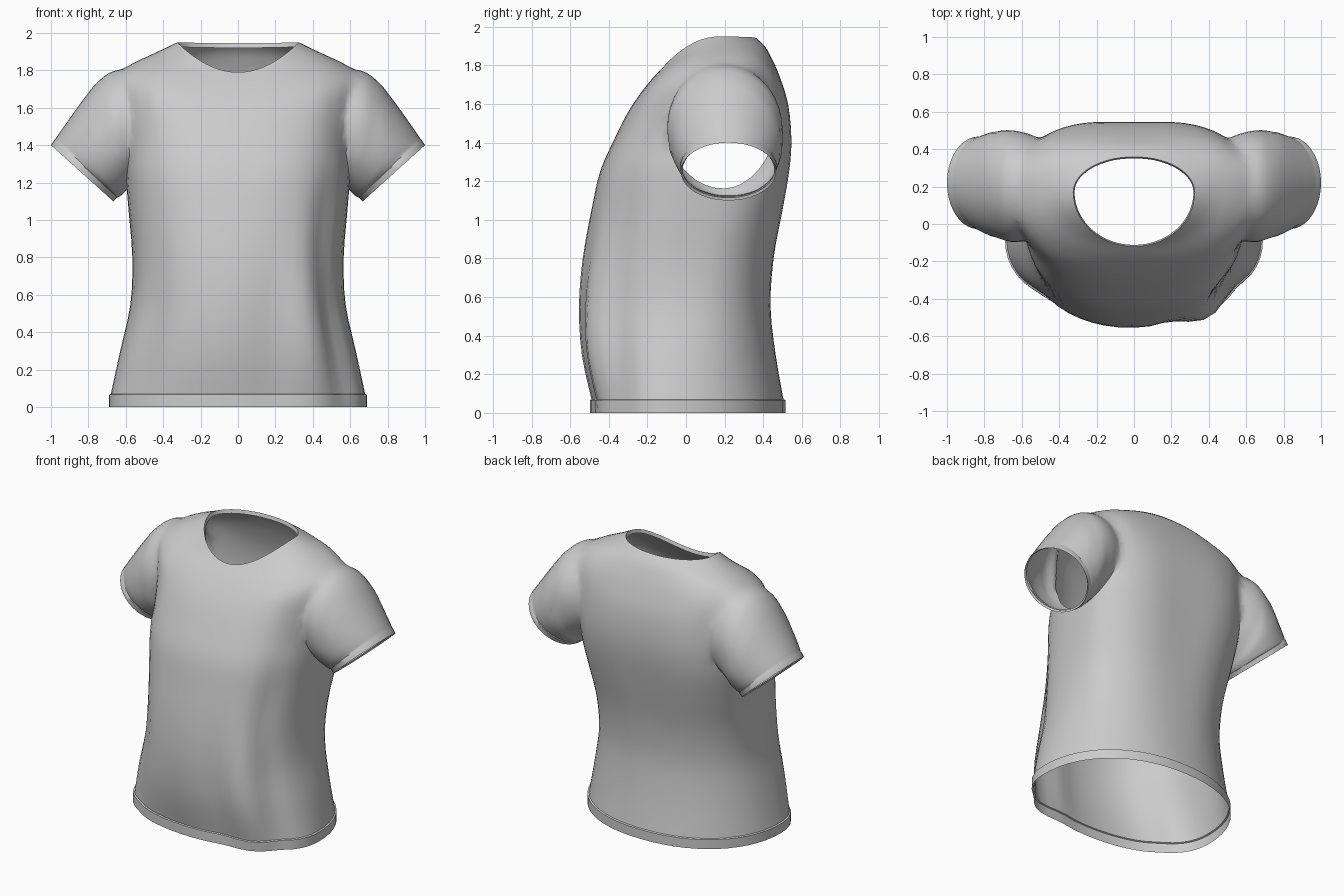
import bpy, bmesh, math
from mathutils import Vector

cube = bpy.data.objects.get("Cube")
if cube:
    bpy.data.objects.remove(cube, do_unlink=True)

fabric = bpy.data.materials.new("grey_fabric")
fabric.use_nodes = True
grey = (0.6, 0.6, 0.6, 1)
fabric.diffuse_color = grey
fabric.node_tree.nodes["Principled BSDF"].inputs["Base Color"].default_value = grey
fabric.node_tree.nodes["Principled BSDF"].inputs["Roughness"].default_value = 0.8

COLS = 56


def refine(rows, steps):
    """Smooth (Catmull-Rom) interpolation between key sections."""
    out = []
    for i in range(len(rows) - 1):
        a, b, c, d = (rows[max(0, min(len(rows) - 1, i + k))] for k in (-1, 0, 1, 2))
        for s in range(steps):
            t = s / steps
            out.append([0.5 * (2 * q + (r - p) * t + (2 * p - 5 * q + 4 * r - w) * t * t
                               + (3 * q - p - 3 * r + w) * t ** 3)
                        for p, q, r, w in zip(a, b, c, d)])
    return out + [list(rows[-1])]


def loft(name, rings):
    """Closed tube through rings of points, with one n-gon cap at each end."""
    bm = bmesh.new()
    loops = [[bm.verts.new(p) for p in ring] for ring in rings]
    n = len(loops[0])
    for lo, hi in zip(loops, loops[1:]):
        for i in range(n):
            j = (i + 1) % n
            bm.faces.new((lo[i], lo[j], hi[j], hi[i]))
    bm.faces.new(loops[0])
    bm.faces.new(loops[-1])
    bmesh.ops.recalc_face_normals(bm, faces=bm.faces)
    mesh = bpy.data.meshes.new(name)
    bm.to_mesh(mesh)
    bm.free()
    mesh.materials.append(fabric)
    obj = bpy.data.objects.new(name, mesh)
    bpy.context.collection.objects.link(obj)
    return obj


def bump(v, centre, width):
    return math.exp(-((v - centre) / width) ** 2)


def power(v, p):
    return math.copysign(abs(v) ** p, v)


def body_ring(row):
    """Rounded section with separate front, side and back heights."""
    zs, zf, zb, half, yc, yf, yb, p = row
    ring = []
    for i in range(COLS):
        a = math.tau * i / COLS
        c, s = math.cos(a), math.sin(a)
        x = half * power(c, p)
        y = yc + (yb - yc if s > 0 else yc - yf) * power(s, p)
        z = zs + ((zb if s > 0 else zf) - zs) * s * s
        # Soft drape folds low on the front, and a shallow spine groove
        deg = math.degrees(a)
        low = bump(z, 0.35, 0.45)
        fold = (0.045 * bump(deg, 305, 11) - 0.02 * bump(deg, 325, 8)
                - 0.02 * bump(deg, 285, 8) - 0.015 * bump(deg, 222, 9)) * low
        fold -= 0.02 * bump(deg, 318, 9) * bump(z, 0.95, 0.3)
        y += fold * s - 0.012 * bump(deg, 90, 12) * bump(z, 1.2, 0.5)
        x += fold * c
        ring.append((x, y, z))
    return ring


# Body sections: side z, front z, back z, half width, centre y, front y, back y, roundness
body_keys = [
    (0.07, 0.07, 0.07, 0.68, -0.08, -0.49, 0.505, 0.92),
    (0.30, 0.30, 0.30, 0.63, -0.05, -0.54, 0.465, 0.90),
    (0.55, 0.55, 0.55, 0.575, 0.0, -0.555, 0.44, 0.86),
    (0.80, 0.80, 0.80, 0.565, 0.05, -0.535, 0.46, 0.82),
    (1.05, 1.05, 1.05, 0.585, 0.12, -0.49, 0.51, 0.78),
    (1.25, 1.25, 1.25, 0.60, 0.17, -0.445, 0.545, 0.74),
    (1.44, 1.41, 1.42, 0.60, 0.20, -0.375, 0.555, 0.72),
    (1.62, 1.55, 1.60, 0.62, 0.20, -0.305, 0.535, 0.74),
    (1.76, 1.65, 1.74, 0.65, 0.20, -0.24, 0.49, 0.78),
    (1.84, 1.72, 1.83, 0.57, 0.20, -0.185, 0.45, 0.84),
    (1.89, 1.77, 1.90, 0.45, 0.19, -0.14, 0.41, 0.92),
    (1.95, 1.79, 1.945, 0.325, 0.17, -0.12, 0.36, 1.0),
]
hem = [(z, z, z, 0.69, -0.08, -0.498, 0.515, 0.92) for z in (0, 0.035, 0.066)]
neck_lip = [(1.925, 1.765, 1.92, 0.318, 0.17, -0.112, 0.352, 1.0)]
shirt = loft("shirt", [body_ring(r) for r in hem + refine(body_keys, 3) + neck_lip])

# Sleeve sections: top x, top z, bottom x, bottom z, centre y, half depth
sleeve_keys = [
    (0.42, 1.70, 0.40, 1.30, 0.20, 0.20),
    (0.56, 1.79, 0.52, 1.22, 0.20, 0.28),
    (0.69, 1.80, 0.59, 1.165, 0.20, 0.305),
    (0.80, 1.68, 0.62, 1.135, 0.21, 0.295),
    (0.92, 1.515, 0.645, 1.12, 0.215, 0.265),
    (0.975, 1.435, 0.65, 1.125, 0.22, 0.245),
]
cuff = [(0.98, 1.43, 0.645, 1.12, 0.22, 0.25), (1.0, 1.40, 0.667, 1.10, 0.22, 0.247),
        (0.985, 1.405, 0.67, 1.115, 0.22, 0.237)]


def sleeve_ring(row, side):
    tx, tz, bx, bz, yc, depth = row
    ring = []
    for i in range(40):
        a = math.tau * i / 40
        k = math.cos(a)
        ring.append((side * ((tx + bx) + (tx - bx) * k) / 2,
                     yc + depth * math.sin(a),
                     ((tz + bz) + (tz - bz) * k) / 2))
    return ring


# Join both sleeves to the body
sleeves = []
for side in (1, -1):
    sleeve = loft("sleeve", [sleeve_ring(r, side) for r in refine(sleeve_keys, 4) + cuff])
    sleeves.append(sleeve)
    mod = shirt.modifiers.new("join_sleeve", 'BOOLEAN')
    mod.operation = 'UNION'
    mod.solver = 'EXACT'
    mod.object = sleeve
bpy.context.view_layer.update()
joined = bpy.data.meshes.new_from_object(shirt.evaluated_get(bpy.context.evaluated_depsgraph_get()))
shirt.modifiers.clear()
shirt.data = joined
for sleeve in sleeves:
    bpy.data.objects.remove(sleeve, do_unlink=True)

# Open the hem, neck and cuffs by removing the caps, then soften the armhole seams
bm = bmesh.new()
bm.from_mesh(joined)
bmesh.ops.delete(bm, geom=[f for f in bm.faces if len(f.verts) > 30], context='FACES')
bmesh.ops.remove_doubles(bm, verts=bm.verts, dist=0.004)
seam = [v for v in bm.verts if 0.47 < abs(v.co.x) < 0.76 and v.co.z > 1.36]
for _ in range(6):
    bmesh.ops.smooth_vert(bm, verts=seam, factor=0.5,
                          use_axis_x=True, use_axis_y=True, use_axis_z=True)
bm.to_mesh(joined)
bm.free()
joined.materials.clear()
joined.materials.append(fabric)
for poly in joined.polygons:
    poly.material_index = 0

bpy.ops.object.select_all(action='DESELECT')
shirt.select_set(True)
bpy.context.view_layer.objects.active = shirt
bpy.ops.object.shade_smooth_by_angle(angle=math.radians(50))
